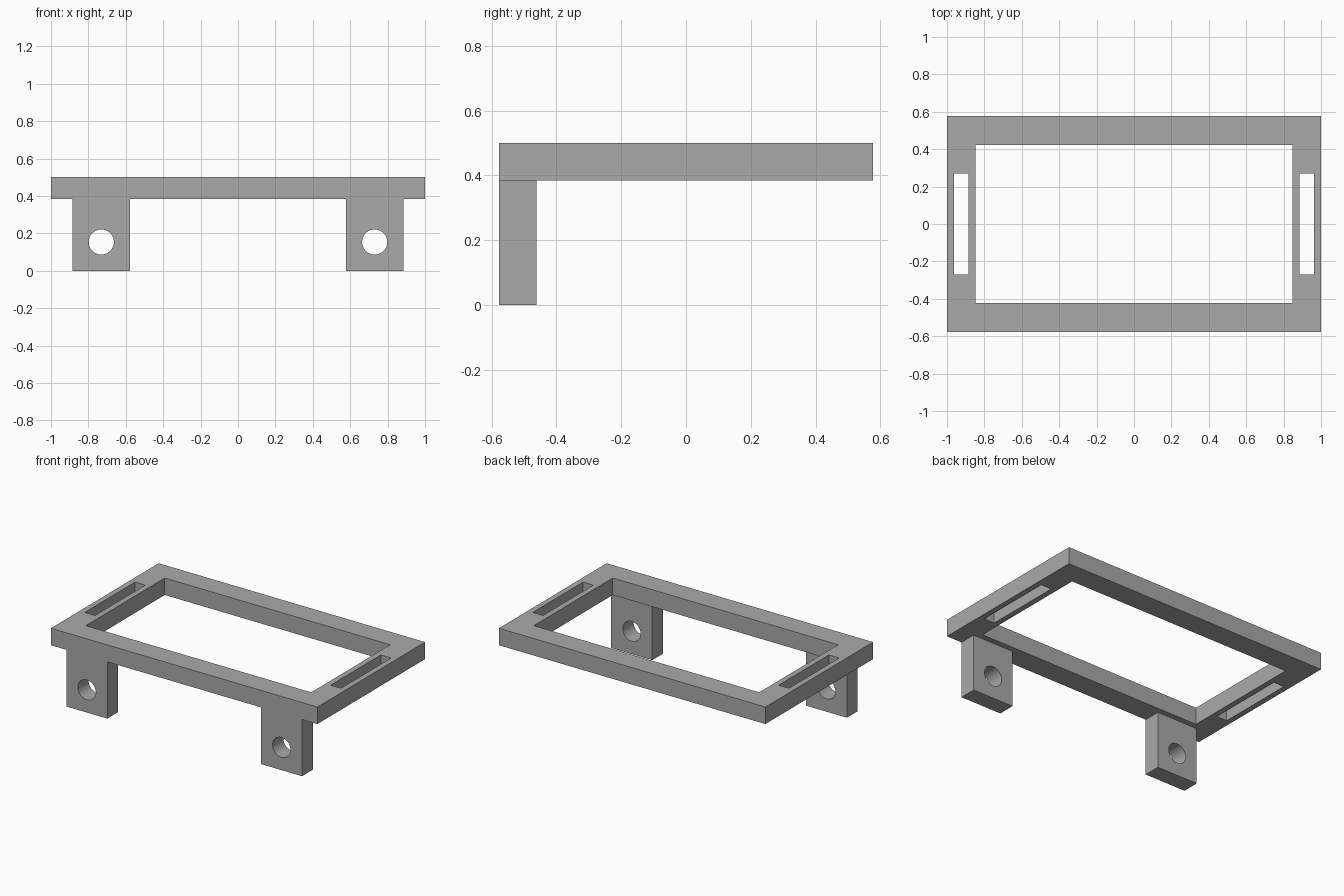
import bpy
import math

cube = bpy.data.objects.get("Cube")
if cube:
    bpy.data.objects.remove(cube, do_unlink=True)

# All dimensions are multiples of one unit: the frame is 26 units long
U = 2 / 26
LENGTH, DEPTH, THICK = 26 * U, 15 * U, 1.5 * U
LEG_W, LEG_H = 4 * U, 5 * U
LEG_X = 9.5 * U
LEG_Y = -DEPTH / 2 + THICK / 2

grey = bpy.data.materials.new("plain grey")
grey.use_nodes = True
grey.diffuse_color = (0.4, 0.4, 0.4, 1)
grey.node_tree.nodes["Principled BSDF"].inputs["Base Color"].default_value = grey.diffuse_color


def box(name, centre, size):
    bpy.ops.mesh.primitive_cube_add(size=1, location=centre)
    obj = bpy.context.object
    obj.name = name
    obj.scale = size
    bpy.ops.object.transform_apply(location=True, rotation=False, scale=True)
    obj.data.materials.append(grey)
    return obj


def cut(obj, cutter):
    """Subtract the cutter, bake the result and discard the cutter."""
    cutter.hide_render = True
    mod = obj.modifiers.new("opening", 'BOOLEAN')
    mod.operation = 'DIFFERENCE'
    mod.solver = 'EXACT'
    mod.object = cutter
    bpy.ops.object.select_all(action='DESELECT')
    bpy.context.view_layer.objects.active = obj
    obj.select_set(True)
    bpy.ops.object.modifier_apply(modifier=mod.name)
    bpy.data.objects.remove(cutter, do_unlink=True)


# Flat rectangular frame with its large opening
z = LEG_H + THICK / 2
frame = box("frame", (0, 0, z), (LENGTH, DEPTH, THICK))
cut(frame, box("opening_cutter", (0, 0, z), (22 * U, 11 * U, 3 * THICK)))

for side, name in ((1, "left"), (-1, "right")):
    # Strap slot through the short side of the frame
    cut(frame, box("slot_cutter", (side * 12 * U, 0, z), (U, 7 * U, 3 * THICK)))

    # Mounting leg with a round screw hole
    leg = box(name + "_leg", (side * LEG_X, LEG_Y, LEG_H / 2), (LEG_W, THICK, LEG_H))
    bpy.ops.mesh.primitive_cylinder_add(
        vertices=48, radius=0.875 * U, depth=3 * THICK,
        location=(side * LEG_X, LEG_Y, 2 * U), rotation=(math.pi / 2, 0, 0))
    hole = bpy.context.object
    hole.data.materials.append(grey)
    cut(leg, hole)
    bpy.ops.object.shade_smooth_by_angle(angle=math.radians(30))
